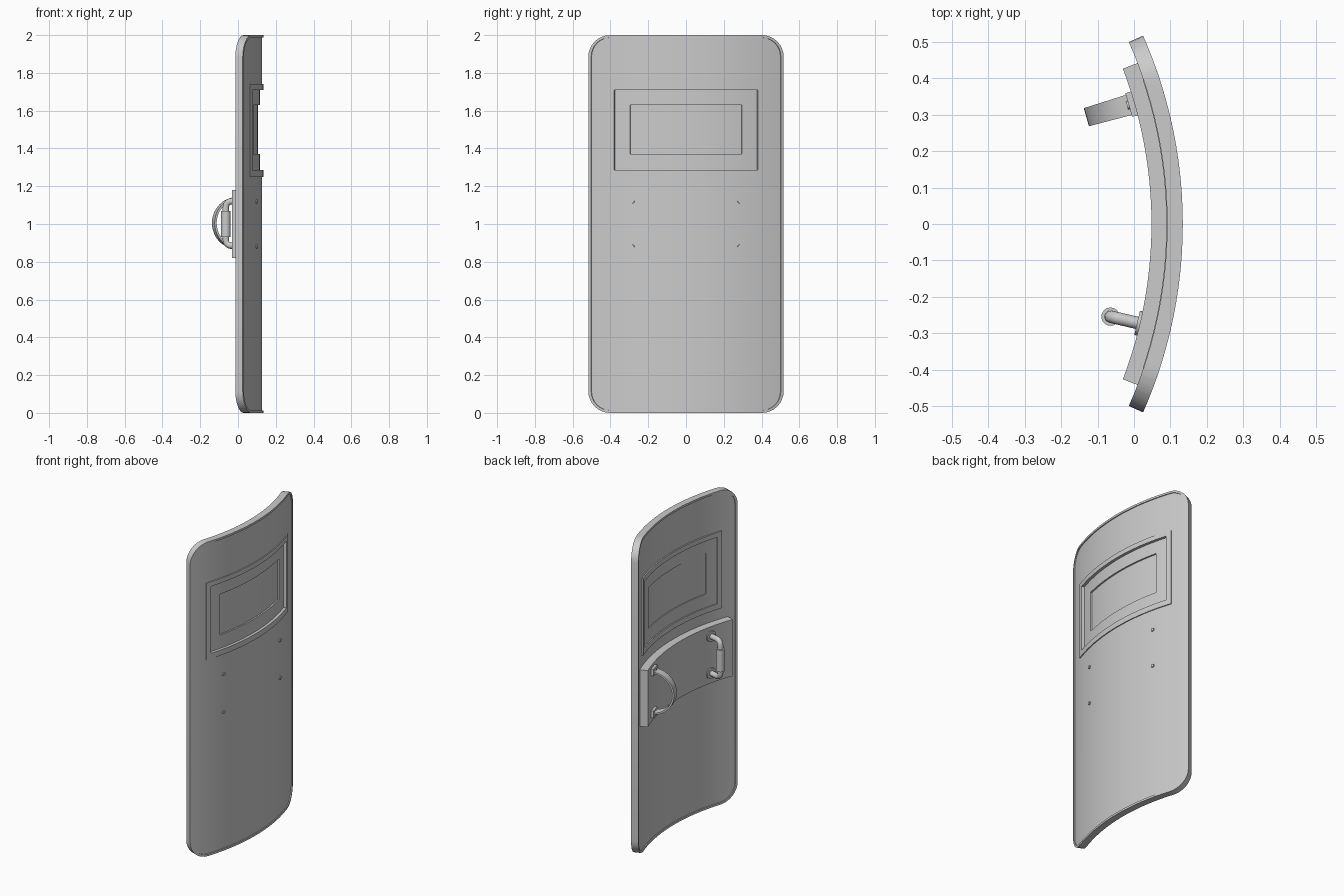
import bpy, bmesh
from math import sin, cos, asin, pi, radians
from mathutils import Vector

if "Cube" in bpy.data.objects:
    bpy.data.objects.remove(bpy.data.objects["Cube"])

R = 1.28            # radius of the outer face
CX = 0.134 - R      # arc centre on x


def bend(y, d, z):
    """Point at width y, depth d behind the outer face, height z."""
    a = asin(y / R)
    return Vector((CX + (R - d) * cos(a), (R - d) * sin(a), z))


def finish(obj, angle=30):
    bpy.ops.object.select_all(action='DESELECT')
    obj.select_set(True)
    bpy.context.view_layer.objects.active = obj
    bpy.ops.object.shade_smooth_by_angle(angle=radians(angle))
    return obj


def from_bm(name, bm, angle=30):
    bmesh.ops.recalc_face_normals(bm, faces=bm.faces[:])
    me = bpy.data.meshes.new(name)
    bm.to_mesh(me)
    bm.free()
    obj = bpy.data.objects.new(name, me)
    bpy.context.collection.objects.link(obj)
    return finish(obj, angle)


def rect(hw, z0, z1, r=0.0, n=8):
    """Rectangle outline in (y, z), optionally with rounded corners."""
    if r == 0:
        return [(-hw, z0), (hw, z0), (hw, z1), (-hw, z1)]
    pts = []
    corners = [(hw - r, z0 + r, -90), (hw - r, z1 - r, 0),
               (-hw + r, z1 - r, 90), (-hw + r, z0 + r, 180)]
    for cy, cz, a0 in corners:
        for i in range(n + 1):
            a = radians(a0 + 90 * i / n)
            pts.append((cy + r * cos(a), cz + r * sin(a)))
    return pts


def panel(name, loops, d0, d1, cuts=24):
    """Curved slab from an outline (and optional hole), between two depths."""
    bm = bmesh.new()
    rings = []
    for d in (d0, d1):
        edges, layer = [], []
        for loop in loops:
            vs = [bm.verts.new((y, z, d)) for y, z in loop]
            edges += [bm.edges.new((vs[i], vs[(i + 1) % len(vs)])) for i in range(len(vs))]
            layer.append(vs)
        bmesh.ops.triangle_fill(bm, edges=edges, use_beauty=True, normal=(0, 0, 1))
        rings.append(layer)
    for a, b in zip(*rings):
        for i in range(len(a)):
            j = (i + 1) % len(a)
            bm.faces.new((a[i], a[j], b[j], b[i]))
    for i in range(1, cuts):
        y = -0.515 + 1.03 * i / cuts
        bmesh.ops.bisect_plane(bm, geom=bm.verts[:] + bm.edges[:] + bm.faces[:],
                               dist=1e-5, plane_co=(y, 0, 0), plane_no=(1, 0, 0))
    for v in bm.verts:
        v.co = bend(v.co.x, v.co.z, v.co.y)
    return from_bm(name, bm)


def cylinder(name, p0, p1, r, sides=20):
    axis = p1 - p0
    bpy.ops.mesh.primitive_cylinder_add(vertices=sides, radius=r, depth=axis.length,
                                        location=(p0 + p1) / 2)
    obj = bpy.context.object
    obj.name = name
    obj.rotation_mode = 'QUATERNION'
    obj.rotation_quaternion = axis.to_track_quat('Z', 'Y')
    return finish(obj)


# shield body, its raised edge and the viewing window
panel("shield_body", [rect(0.507, 0.008, 1.992, 0.105), rect(0.40, 1.265, 1.725)], 0.006, 0.037)
panel("edge_rim", [rect(0.517, 0, 2, 0.115), rect(0.502, 0.013, 1.987, 0.10)], 0.0, 0.043)
panel("window_frame", [rect(0.41, 1.25, 1.74), rect(0.38, 1.285, 1.71)], 0.0, 0.045)
panel("window_border", [rect(0.385, 1.28, 1.715), rect(0.30, 1.37, 1.63)], 0.018, 0.038)
panel("window_glass", [rect(0.305, 1.365, 1.635)], 0.028, 0.033)

# handle mounting plate on the inside
panel("back_plate", [rect(0.457, 0.82, 1.18)], 0.036, 0.086)

# bolts on the outer face
for y in (-0.285, 0.285):
    for z in (0.88, 1.12):
        cylinder("bolt", bend(y, 0.012, z), bend(y, 0.0, z), 0.011, 8)

# hand grip: bent tube, sleeve and round feet
GY, GD, ZT, ZB, BR = -0.293, 0.169, 1.12, 0.885, 0.03
profile = [(0.08, ZT)]
for i in range(7):
    a = pi / 2 * i / 6
    profile.append((GD - BR + BR * sin(a), ZT - BR + BR * cos(a)))
profile += [(d, ZT + ZB - z) for d, z in reversed(profile)]
cu = bpy.data.curves.new("grip_tube", 'CURVE')
cu.dimensions = '3D'
cu.bevel_depth = 0.017
cu.bevel_resolution = 4
cu.use_fill_caps = True
sp = cu.splines.new('POLY')
sp.points.add(len(profile) - 1)
for p, (d, z) in zip(sp.points, profile):
    p.co = (*bend(GY, d, z), 1)
tube = bpy.data.objects.new("grip_tube", cu)
bpy.context.collection.objects.link(tube)
cylinder("grip_sleeve", bend(GY, GD, 0.93), bend(GY, GD, 1.07), 0.025, 24)
for z in (ZT, ZB):
    cylinder("grip_foot", bend(GY, 0.084, z), bend(GY, 0.094, z), 0.034, 24)

# arm strap: flat half-oval band
SY, SW, N = 0.355, 0.03, 24
bm = bmesh.new()
sections = []
for i in range(N + 1):
    a = -pi / 2 + pi * i / N
    sec = []
    for t, y in ((0, SY - SW), (0, SY + SW), (0.011, SY + SW), (0.011, SY - SW)):
        sec.append(bm.verts.new(bend(y, 0.086 + (0.137 - t) * cos(a),
                                     1.005 + (0.137 - t) * sin(a))))
    sections.append(sec)
for s, t in zip(sections, sections[1:]):
    for k in range(4):
        m = (k + 1) % 4
        bm.faces.new((s[k], s[m], t[m], t[k]))
bm.faces.new(sections[0])
bm.faces.new(sections[-1])
from_bm("arm_strap", bm)

# strap feet
for z in (0.872, 1.138):
    foot = [(SY - 0.035, z - 0.022), (SY + 0.035, z - 0.022),
            (SY + 0.035, z + 0.022), (SY - 0.035, z + 0.022)]
    panel("strap_foot", [foot], 0.082, 0.102)
    cylinder("strap_rivet", bend(SY, 0.10, z), bend(SY, 0.107, z), 0.012, 12)
